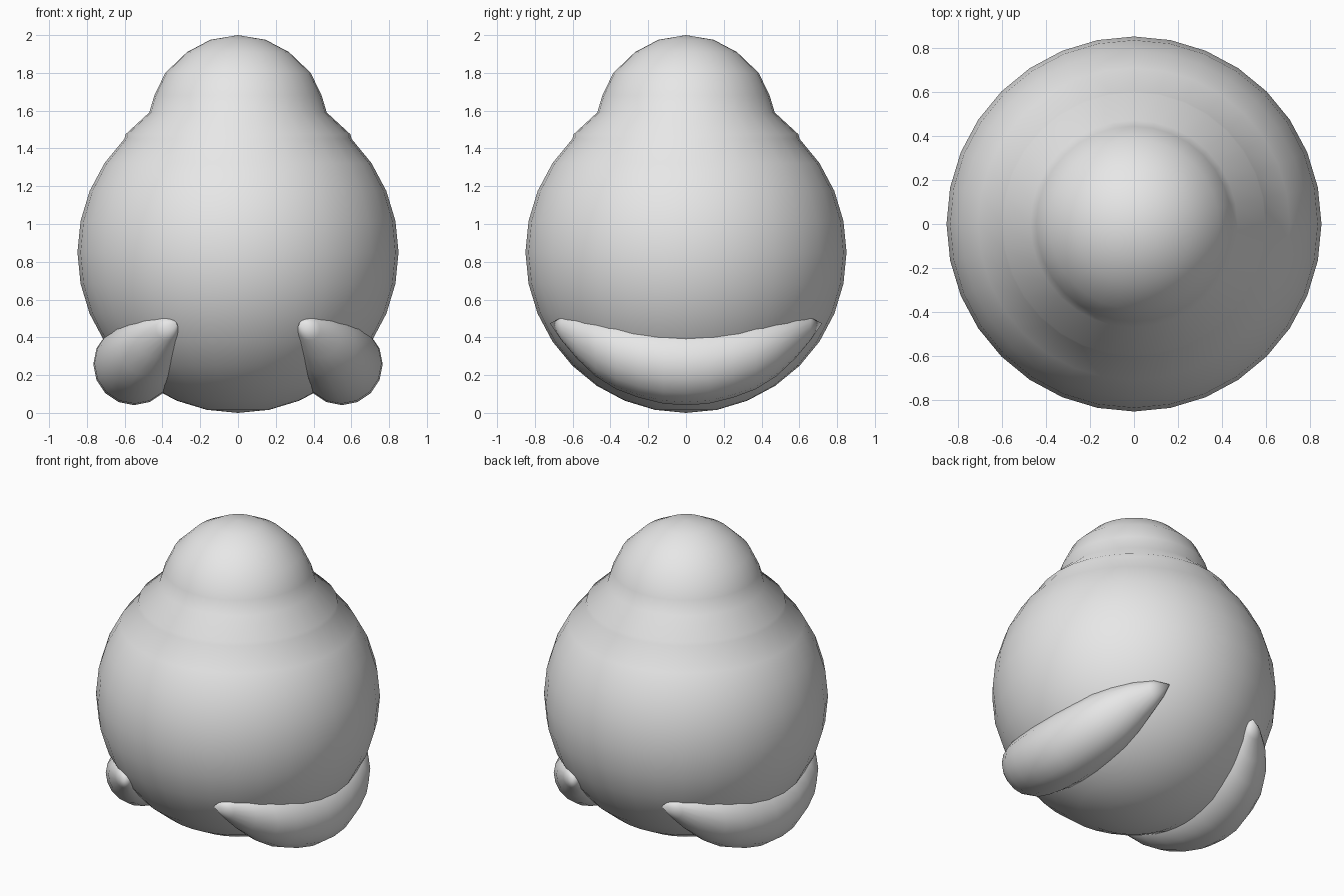
import bpy, bmesh, math

if "Cube" in bpy.data.objects:
    bpy.data.objects.remove(bpy.data.objects["Cube"])

grey = bpy.data.materials.new("plain grey")
grey.diffuse_color = (0.8, 0.8, 0.8, 1)
grey.use_nodes = True
grey.node_tree.nodes["Principled BSDF"].inputs["Base Color"].default_value = grey.diffuse_color


def loft(name, rings, start, end):
    """Skin a list of closed rings, closing both ends with a point."""
    bm = bmesh.new()
    loops = [[bm.verts.new(p) for p in ring] for ring in rings]
    n = len(loops[0])
    for a, b in zip(loops, loops[1:]):
        for i in range(n):
            j = (i + 1) % n
            bm.faces.new((a[i], a[j], b[j], b[i]))
    for loop, tip in ((loops[0], start), (loops[-1], end)):
        v = bm.verts.new(tip)
        for i in range(n):
            bm.faces.new((loop[i], loop[(i + 1) % n], v))
    bmesh.ops.recalc_face_normals(bm, faces=bm.faces)
    for f in bm.faces:
        f.smooth = True
    mesh = bpy.data.meshes.new(name)
    bm.to_mesh(mesh)
    bm.free()
    mesh.materials.append(grey)
    ob = bpy.data.objects.new(name, mesh)
    bpy.context.collection.objects.link(ob)
    return ob


def circle(n):
    return [(math.cos(2 * math.pi * i / n), math.sin(2 * math.pi * i / n)) for i in range(n)]


# Round body with a domed head growing out of the top
R = 0.85
profile = [(R * math.sin(math.pi * k / 16), R - R * math.cos(math.pi * k / 16))
           for k in range(1, 13)]
profile += [(0.595, 1.475), (0.47, 1.59), (0.443, 1.68), (0.385, 1.80),
            (0.27, 1.91), (0.147, 1.975)]
loft("body_and_head", [[(r * c, r * s, z) for c, s in circle(32)] for r, z in profile],
     (0, 0, 0), (0, 0, 2))

# Tapered feet wrapping along the lower sides: y, centre x, centre z, radius
half = [(0.12, 0.547, 0.262, 0.213), (0.25, 0.53, 0.283, 0.202),
        (0.37, 0.508, 0.312, 0.186), (0.48, 0.475, 0.35, 0.155),
        (0.58, 0.43, 0.40, 0.11), (0.66, 0.375, 0.445, 0.06)]
path = [(-y, x, z, r) for y, x, z, r in reversed(half)]
path += [(0, 0.55, 0.257, 0.216)] + half
for side, label in ((-1, "left_foot"), (1, "right_foot")):
    rings = [[(side * (x + r * c), y, z + r * s) for c, s in circle(16)] for y, x, z, r in path]
    loft(label, rings, (side * 0.325, -0.72, 0.475), (side * 0.325, 0.72, 0.475))
